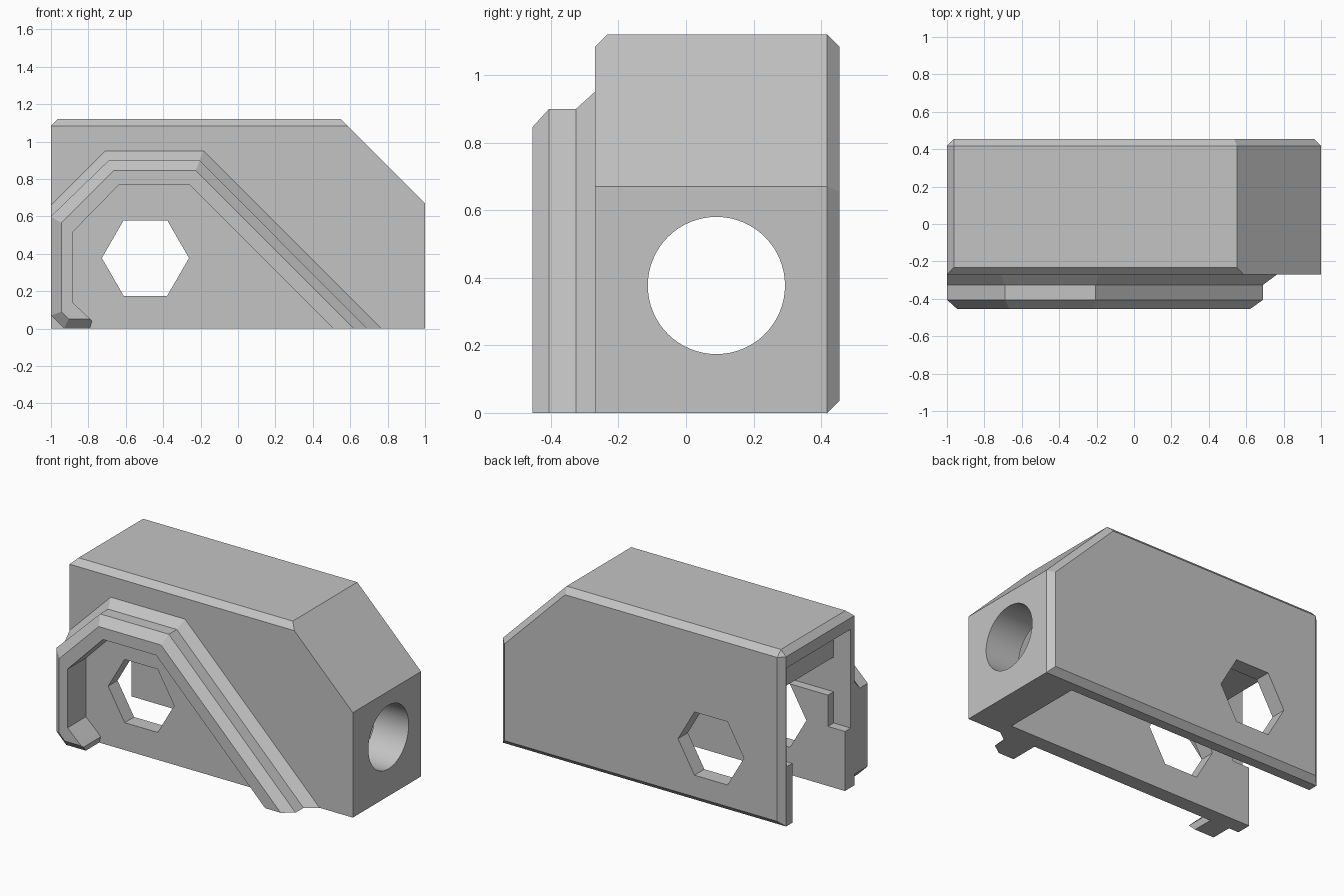
import bpy, bmesh, math

cube = bpy.data.objects.get("Cube")
if cube:
    bpy.data.objects.remove(cube, do_unlink=True)

grey = bpy.data.materials.new("plain_grey")
grey.use_nodes = True
colour = (0.55, 0.55, 0.55, 1)
grey.diffuse_color = colour
grey.node_tree.nodes["Principled BSDF"].inputs["Base Color"].default_value = colour


def loft(name, sections):
    """Solid through matching x-z outlines, each given as (y, points)."""
    bm = bmesh.new()
    rings = [[bm.verts.new((x, y, z)) for x, z in pts] for y, pts in sections]
    for a, b in zip(rings, rings[1:]):
        for i in range(len(a)):
            j = (i + 1) % len(a)
            bm.faces.new((a[i], a[j], b[j], b[i]))
    bm.faces.new(rings[0])
    bm.faces.new(rings[-1])
    bmesh.ops.recalc_face_normals(bm, faces=bm.faces)
    mesh = bpy.data.meshes.new(name)
    bm.to_mesh(mesh)
    bm.free()
    mesh.materials.append(grey)
    obj = bpy.data.objects.new(name, mesh)
    bpy.context.collection.objects.link(obj)
    return obj


def prism(name, pts, y0, y1):
    return loft(name, [(y0, pts), (y1, pts)])


def box(name, x0, x1, y0, y1, z0, z1):
    return prism(name, [(x0, z0), (x1, z0), (x1, z1), (x0, z1)], y0, y1)


def cut(target, cutter):
    """Subtract the cutter from the target and discard it."""
    mod = target.modifiers.new("cut", "BOOLEAN")
    mod.operation, mod.solver, mod.object = "DIFFERENCE", "EXACT", cutter
    bpy.context.view_layer.objects.active = target
    bpy.ops.object.modifier_apply(modifier=mod.name)
    bpy.data.objects.remove(cutter, do_unlink=True)


# Housing block with a sloped end
front, back, top = -0.27, 0.455, 1.12
housing = prism("housing", [(-1, 0), (1, 0), (1, 0.67), (0.55, top), (-1, top)], front, back)

# Chamfers round the back, along the top front and over the open end
bm = bmesh.new()
bm.from_mesh(housing.data)


def chamfered(edge):
    a, b = (v.co for v in edge.verts)
    on_back = min(a.y, b.y) > back - 0.001
    on_top = min(a.z, b.z) > top - 0.001
    return on_back or (on_top and (max(a.y, b.y) < 0 or max(a.x, b.x) < 0))


bmesh.ops.bevel(bm, geom=[e for e in bm.edges if chamfered(e)], offset=0.037,
                offset_type="OFFSET", segments=1, profile=0.5, affect="EDGES")
bm.to_mesh(housing.data)
bm.free()

# Cavity open at the bottom and one end, with a wider pocket above
mid = 0.09
cut(housing, box("slot", -1.2, 0.76, mid - 0.265, mid + 0.265, -0.2, 0.8))
cut(housing, box("upper_slot", -1.1, -0.5, mid - 0.322, mid + 0.322, 0.58, 0.801))
cut(housing, box("end_pocket", -1.3, -0.88, mid - 0.323, mid + 0.323, 0.38, 1.01))

# Hexagonal hole through both side walls
hexagon = [(-0.495 + 0.233 * math.cos(k * math.pi / 3),
            0.377 + 0.233 * math.sin(k * math.pi / 3)) for k in range(6)]
cut(housing, prism("hex_hole", hexagon, -0.8, 0.8))

# Round bore through the closed end
bpy.ops.mesh.primitive_cylinder_add(vertices=64, radius=0.203, depth=0.6,
                                    location=(0.95, mid, 0.377),
                                    rotation=(0, math.pi / 2, 0))
bore = bpy.context.object
bore.data.materials.append(grey)
cut(housing, bore)

# Raised frame on the front with chamfered outer edges
foot = [(-0.2, 0), (-0.6, 0), (-0.93, 0), (-1, 0.07)]
base = [(-1, 0.66), (-0.71, 0.95), (-0.185, 0.95), (0.765, 0)] + foot
rim = [(-1, 0.6), (-0.69, 0.9), (-0.205, 0.9), (0.69, 0)] + foot
face = [(-0.945, 0.565), (-0.665, 0.845), (-0.225, 0.845), (0.62, 0),
        (-0.2, 0), (-0.6, 0.05), (-0.905, 0.05), (-0.945, 0.09)]
frame = loft("front_frame", [(front, base), (-0.325, rim), (-0.405, rim), (-0.455, face)])
opening = [(-0.885, 0.515), (-0.635, 0.77), (-0.26, 0.77), (0.61, -0.1),
           (-0.82, -0.1), (-0.78, 0.04), (-0.8, 0.06), (-0.885, 0.14)]
cut(frame, prism("frame_opening", opening, -0.7, 0))

# Smooth only the bore
bpy.ops.object.select_all(action="DESELECT")
housing.select_set(True)
bpy.context.view_layer.objects.active = housing
bpy.ops.object.shade_smooth_by_angle(angle=math.radians(20))
